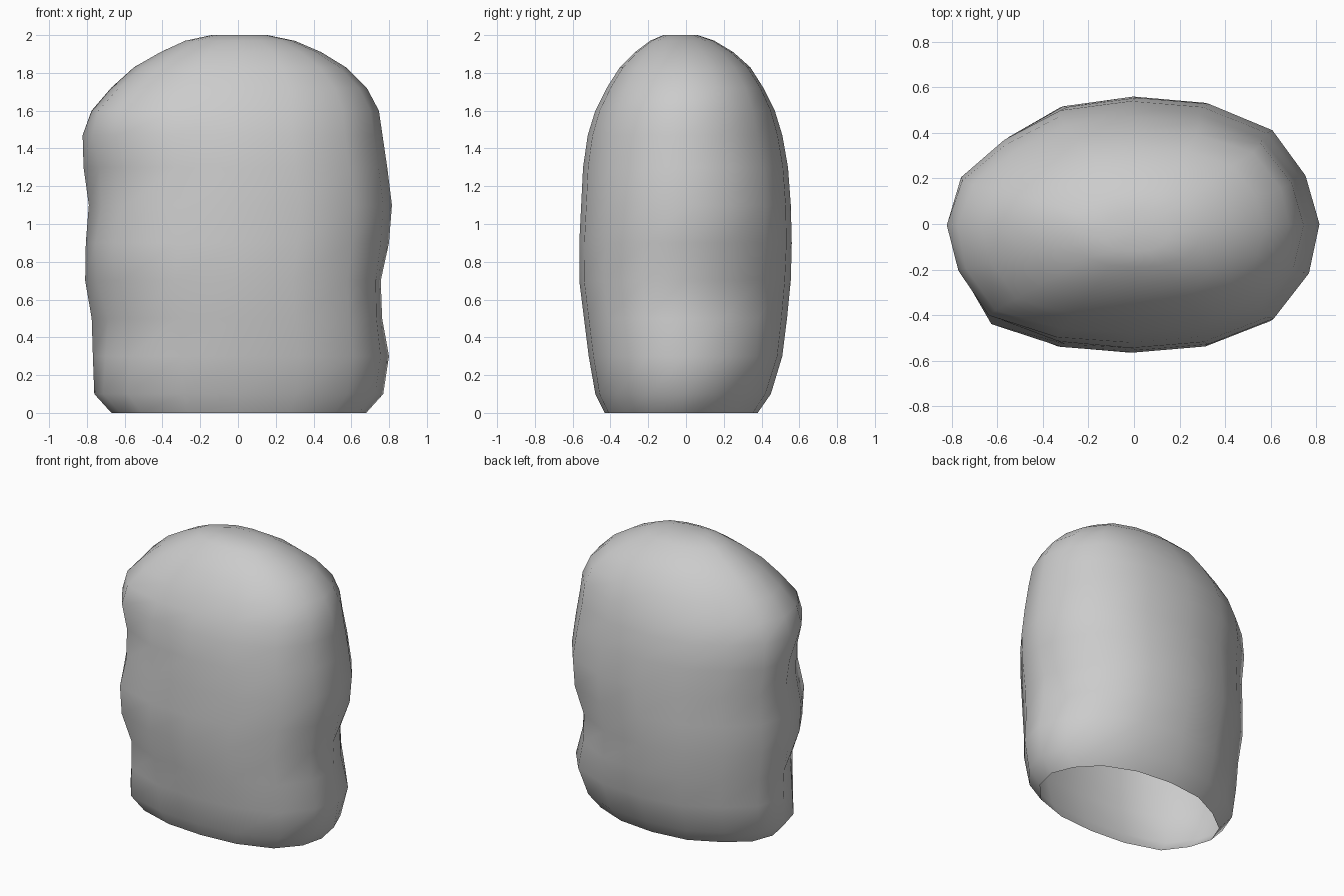
import bpy, bmesh, math

if "Cube" in bpy.data.objects:
    bpy.data.objects.remove(bpy.data.objects["Cube"])

# Ring profile: height, left x, right x, front y, back y
RINGS = [
    (0.00, -.67, .68, -.43, .38), (0.10, -.76, .77, -.48, .45),
    (0.30, -.77, .80, -.515, .51), (0.50, -.78, .77, -.54, .535),
    (0.70, -.81, .765, -.565, .555), (0.90, -.805, .80, -.565, .56),
    (1.10, -.79, .815, -.555, .555), (1.30, -.82, .79, -.545, .54),
    (1.47, -.82, .765, -.52, .51), (1.60, -.77, .745, -.48, .47),
    (1.72, -.67, .68, -.42, .41), (1.83, -.55, .57, -.35, .34),
    (1.91, -.41, .44, -.27, .25), (1.97, -.28, .30, -.19, .15),
    (2.00, -.14, .155, -.12, .06),
]
# Slightly irregular cross-section: radius factor for each of 16 directions
SECTION = [1, 1, 1.05, 1.03, 1, 1, .96, .99, 1, 1.0, 1.07, 1.03, 1, 1.03, 1.06, 1.02]
# Worn dents and bulges: angle in degrees, height, angular size, height size, amount
DENTS = [
    (215, 1.24, 22, .13, -.06), (212, .48, 22, .17, -.06), (220, .9, 20, .2, .03),
    (215, 1.6, 25, .15, .05), (215, .15, 20, .12, .03),
    (32, .62, 25, .17, -.08), (45, .05, 25, .2, -.04), (40, 1.72, 25, .12, .04),
    (322, .62, 20, .2, .03), (145, 1.15, 20, .25, .025),
]


def dent(angle, z):
    total = 0
    for a, h, da, dz, amount in DENTS:
        d = (math.degrees(angle) - a + 180) % 360 - 180
        total += amount * math.exp(-(d / da) ** 2 - ((z - h) / dz) ** 2)
    return 1 + total


# Boulder shell, open underneath
bm = bmesh.new()
n = len(SECTION)
rows = []
for z, left, right, front, back in RINGS:
    cx, cy = (left + right) / 2, (front + back) / 2
    rx, ry = (right - left) / 2, (back - front) / 2
    row = []
    for k, s in enumerate(SECTION):
        a = 2 * math.pi * k / n
        f = s * dent(a, z)
        row.append(bm.verts.new((cx + rx * f * math.cos(a), cy + ry * f * math.sin(a), z)))
    rows.append(row)
for low, high in zip(rows, rows[1:]):
    for k in range(n):
        j = (k + 1) % n
        bm.faces.new((low[k], low[j], high[j], high[k]))

# Flat crown
crown = bm.verts.new((0, -.03, 2))
for k in range(n):
    bm.faces.new((rows[-1][k], rows[-1][(k + 1) % n], crown))
for f in bm.faces:
    f.smooth = True

mesh = bpy.data.meshes.new("boulder")
bm.to_mesh(mesh)
bm.free()
boulder = bpy.data.objects.new("boulder", mesh)
bpy.context.collection.objects.link(boulder)

# Dull stone grey
stone = bpy.data.materials.new("stone")
stone.diffuse_color = (.55, .55, .55, 1)
stone.use_nodes = True
stone.node_tree.nodes["Principled BSDF"].inputs["Base Color"].default_value = stone.diffuse_color
mesh.materials.append(stone)
